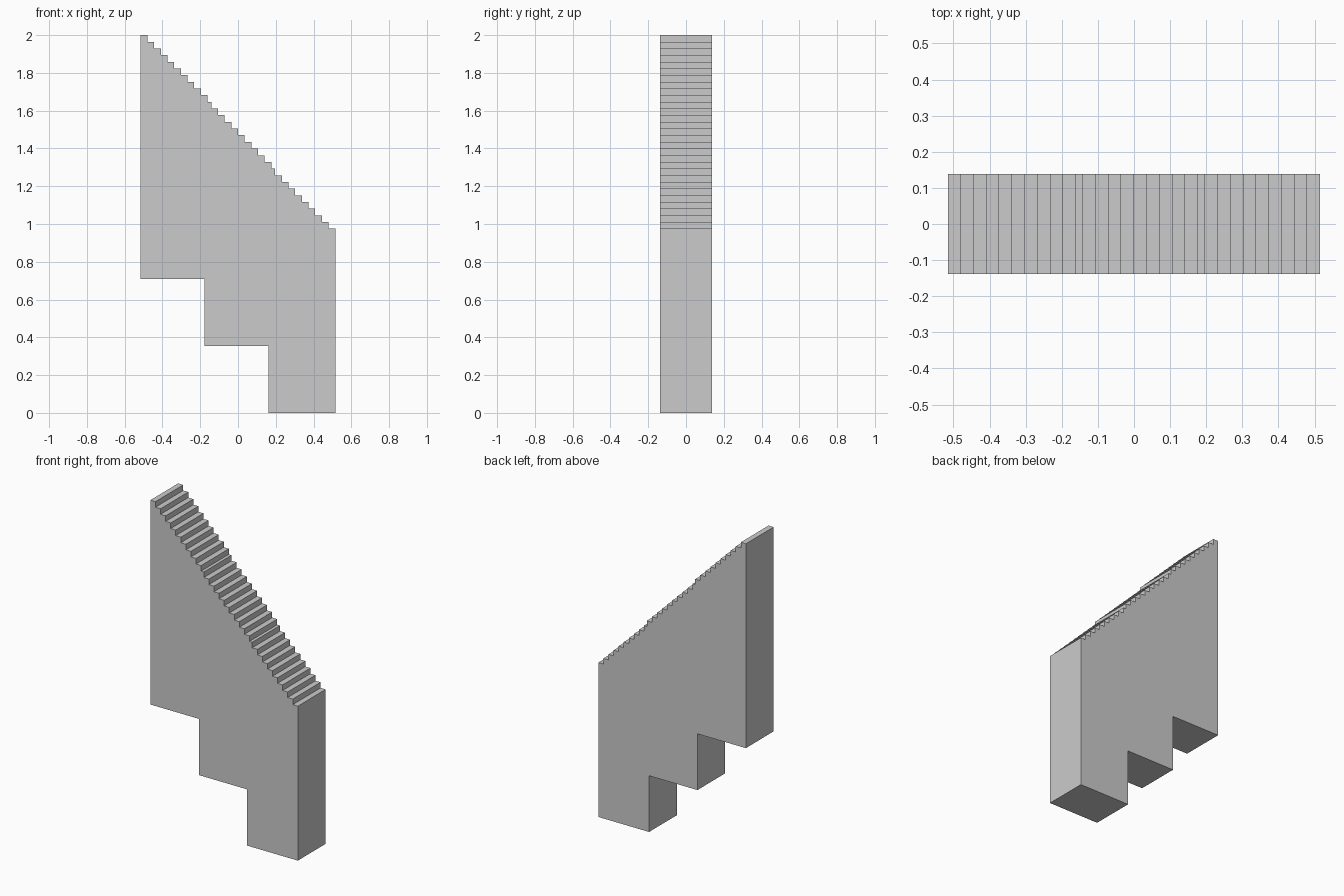
import bpy, bmesh

if "Cube" in bpy.data.objects:
    bpy.data.objects.remove(bpy.data.objects["Cube"])

STEPS = 10            # steps in each flight
RUN = 0.0354          # tread depth
RISE = 0.03534        # step height
PITCH = 0.338         # spacing of flights (they overlap slightly)
DEPTH = 0.277
X0 = -0.515


def stair_block(name, x, z_bottom, z_top):
    # side profile: flat bottom, straight ends, stepped top descending to +x
    pts = [(x, z_bottom), (x + STEPS * RUN, z_bottom)]
    for i in reversed(range(STEPS)):
        z = z_top - i * RISE
        pts += [(x + (i + 1) * RUN, z), (x + i * RUN, z)]
    bm = bmesh.new()
    face = bm.faces.new([bm.verts.new((px, -DEPTH / 2, pz)) for px, pz in pts])
    # extrude across the stair width
    ext = bmesh.ops.extrude_face_region(bm, geom=[face])
    verts = [v for v in ext["geom"] if isinstance(v, bmesh.types.BMVert)]
    bmesh.ops.translate(bm, verts=verts, vec=(0, DEPTH, 0))
    bmesh.ops.recalc_face_normals(bm, faces=bm.faces)
    mesh = bpy.data.meshes.new(name)
    bm.to_mesh(mesh)
    bm.free()
    ob = bpy.data.objects.new(name, mesh)
    bpy.context.collection.objects.link(ob)


# three identical flights, each one flight lower than the last
drop = STEPS * RISE
for k, name in enumerate(("upper_flight", "middle_flight", "lower_flight")):
    stair_block(name, X0 + k * PITCH, (2 - k) * 0.355, 2.0 - k * drop)
